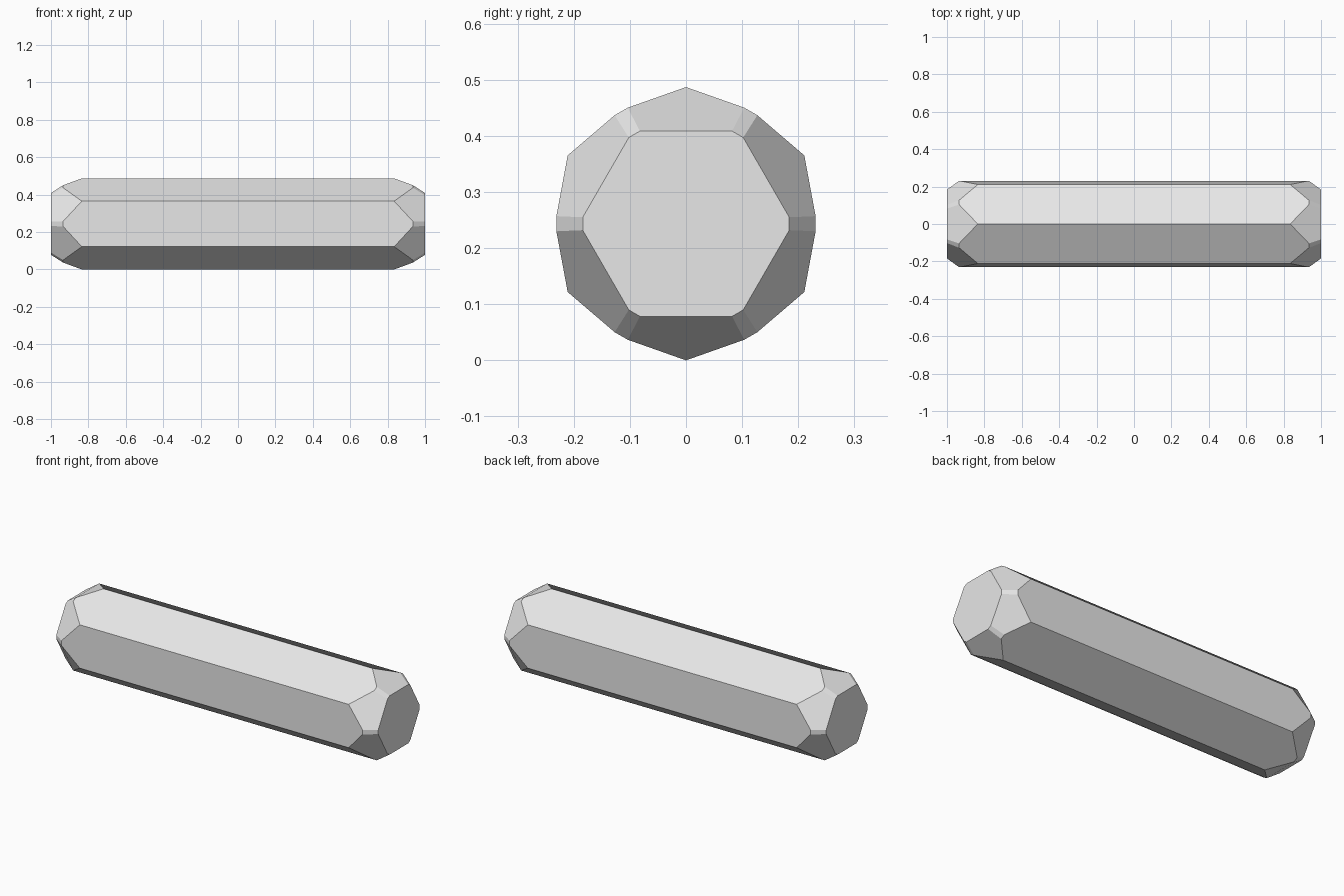
import bpy
import math
from mathutils import Vector

cube = bpy.data.objects.get("Cube")
if cube:
    bpy.data.objects.remove(cube, do_unlink=True)

CENTRE_Z = 0.2435
verts, faces, panel_normals = [], [], []


def point(x, angle, radius, offset=0.0):
    """Point at x, a radius along the angle and an offset across it."""
    a = math.radians(angle)
    y = radius * math.cos(a) - offset * math.sin(a)
    z = radius * math.sin(a) + offset * math.cos(a)
    verts.append((x, y, z + CENTRE_Z))
    return len(verts) - 1


def panel(*parts):
    """Add faces that share one shading normal, so each panel looks flat."""
    total = Vector()
    for part in parts:
        p = [Vector(verts[i]) for i in part]
        n = sum((a.cross(b) for a, b in zip(p, p[1:] + p[:1])), Vector())
        mid = sum(p, Vector()) / len(p) - Vector((0, 0, CENTRE_Z))
        if n.dot(mid) < 0:
            part, n = part[::-1], -n
        faces.append(part)
        total += n
    panel_normals.extend([total.normalized()] * len(parts))


# Rings of points: bar corners, bulged shoulder and end cap
ends = {}
for s in (-1, 1):
    corner = [point(s * 0.835, 60 * k + 30, 0.2435) for k in range(6)]
    shoulder = [[point(s * 0.935, 60 * k, 0.231, d) for d in (-0.0135, 0.0135)] for k in range(6)]
    cap = [[point(s, 60 * k, 0.184, d) for d in (-0.0115, 0.0115)] for k in range(6)]
    ends[s] = corner, shoulder, cap

    for k in range(6):
        j = (k + 1) % 6
        # Small bevel at the middle of each side
        panel([*shoulder[k], *cap[k][::-1]])
        # Wide bevel at each corner of the bar
        panel([corner[k], shoulder[j][0], shoulder[k][1]],
              [shoulder[k][1], shoulder[j][0], cap[j][0], cap[k][1]])
    # End cap
    panel([i for pair in cap for i in pair])

# Long sides, with a slight ridge down the middle
(c0, s0, _), (c1, s1, _) = ends[-1], ends[1]
for k in range(6):
    panel([c0[k - 1], c1[k - 1], s1[k][0], s0[k][0]],
          [s0[k][0], s1[k][0], s1[k][1], s0[k][1]],
          [s0[k][1], s1[k][1], c1[k], c0[k]])

mesh = bpy.data.meshes.new("faceted_bar")
mesh.from_pydata(verts, [], faces)
mesh.update()
mesh.normals_split_custom_set([tuple(panel_normals[f.index]) for f in mesh.polygons for _ in f.loop_indices])

# Plain grey material
grey = bpy.data.materials.new("light_grey")
grey.use_nodes = True
colour = (0.8, 0.8, 0.8, 1)
grey.diffuse_color = colour
grey.node_tree.nodes["Principled BSDF"].inputs["Base Color"].default_value = colour
mesh.materials.append(grey)

bar = bpy.data.objects.new("faceted_bar", mesh)
bpy.context.scene.collection.objects.link(bar)
